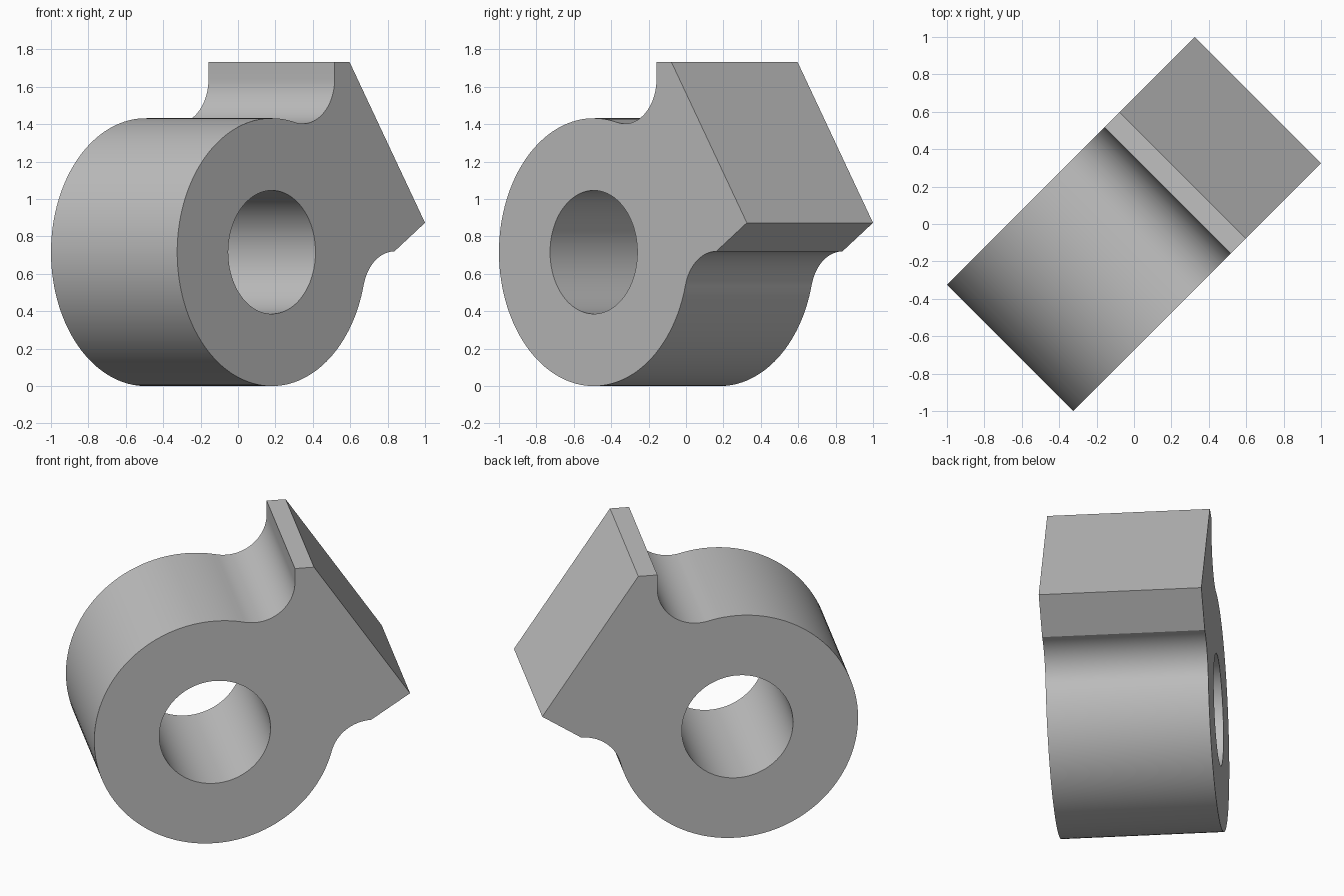
import bpy, bmesh
from math import radians, sin, cos, acos, degrees
from mathutils import Matrix

cube = bpy.data.objects.get("Cube")
if cube:
    bpy.data.objects.remove(cube)

# Dimensions of the profile plane (u across, z up)
RADIUS, BORE, FILLET = 0.716, 0.33, 0.24
CU, CZ = -0.221, 0.716
HALF_WIDTH = 0.477
TOP = 1.732
FACE_U, STEP_Z = 0.254, 0.72


def arc(cu, cz, r, start, end, steps):
    angles = [radians(start + (end - start) * i / steps) for i in range(steps + 1)]
    return [(cu + r * cos(a), cz + r * sin(a)) for a in angles]


def edge_loop(bm, points):
    verts = [bm.verts.new((u, 0, z)) for u, z in points]
    return [bm.edges.new((v, verts[(i + 1) % len(verts)])) for i, v in enumerate(verts)]


# Fillets touch the ring and either the upright face or the level step
reach = RADIUS + FILLET
up_u = FACE_U - FILLET
up_angle = degrees(acos((up_u - CU) / reach))
up_z = CZ + reach * sin(radians(up_angle))
low_z = STEP_Z - FILLET
low_angle = up_angle - 90
low_u = CU + reach * cos(radians(low_angle))

outline = [(0.367, TOP), (FACE_U, TOP)]
outline += arc(up_u, up_z, FILLET, 0, up_angle - 180, 28)
outline += arc(CU, CZ, RADIUS, up_angle, 360 + low_angle, 100)[1:]
outline += arc(low_u, low_z, FILLET, 180 + low_angle, 90, 20)[1:]
outline += [(0.937, 0.873)]
bore = arc(CU, CZ, BORE, 0, 360, 96)[:-1]

# Fill the profile around the bore, then extrude it to full width
bm = bmesh.new()
edges = edge_loop(bm, outline) + edge_loop(bm, bore)
bmesh.ops.triangle_fill(bm, edges=edges, use_beauty=True, normal=(0, -1, 0))
result = bmesh.ops.extrude_face_region(bm, geom=bm.faces[:], use_keep_orig=True)
moved = [g for g in result["geom"] if isinstance(g, bmesh.types.BMVert)]
bmesh.ops.translate(bm, verts=moved, vec=(0, 2 * HALF_WIDTH, 0))
bmesh.ops.translate(bm, verts=bm.verts[:], vec=(0, -HALF_WIDTH, 0))
bmesh.ops.rotate(bm, verts=bm.verts[:], cent=(0, 0, 0), matrix=Matrix.Rotation(radians(45), 3, "Z"))
bmesh.ops.recalc_face_normals(bm, faces=bm.faces[:])

mesh = bpy.data.meshes.new("bored_block")
bm.to_mesh(mesh)
bm.free()
block = bpy.data.objects.new("bored_block", mesh)
bpy.context.collection.objects.link(block)

# Plain grey finish
grey = bpy.data.materials.new("light_grey")
grey.use_nodes = True
colour = (0.53, 0.53, 0.53, 1)
grey.diffuse_color = colour
grey.node_tree.nodes["Principled BSDF"].inputs["Base Color"].default_value = colour
mesh.materials.append(grey)

bpy.ops.object.select_all(action="DESELECT")
block.select_set(True)
bpy.context.view_layer.objects.active = block
bpy.ops.object.shade_smooth_by_angle(angle=radians(25))
